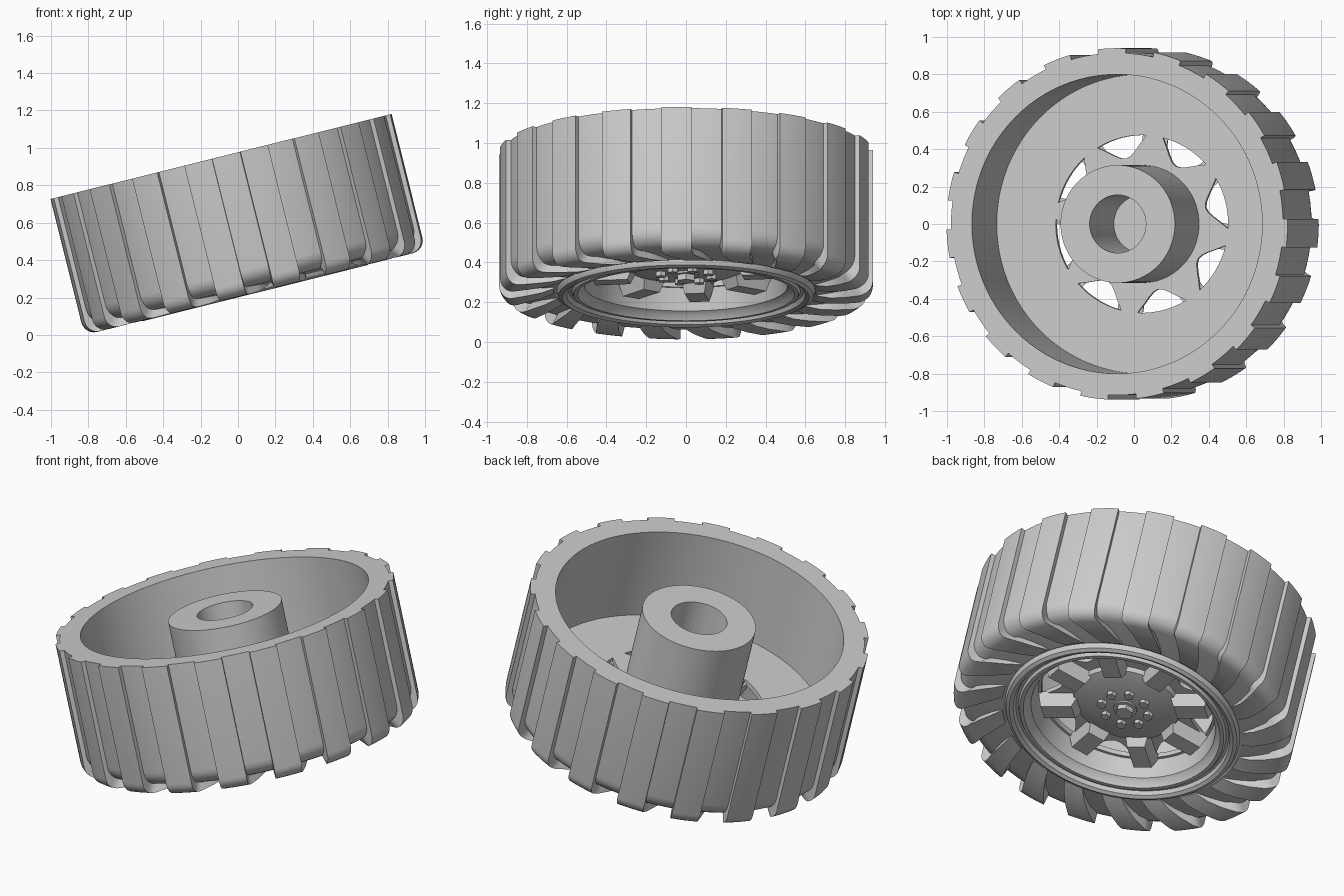
import bpy, bmesh
from math import sin, cos, radians, pi
from mathutils import Matrix, Vector

if "Cube" in bpy.data.objects:
    bpy.data.objects.remove(bpy.data.objects["Cube"], do_unlink=True)

grey = bpy.data.materials.new("plain grey")
grey.use_nodes = True
grey.diffuse_color = (0.6, 0.6, 0.6, 1)
grey.node_tree.nodes["Principled BSDF"].inputs["Base Color"].default_value = (0.6, 0.6, 0.6, 1)

# The wheel leans sideways: its axle is tilted about y
LEAN = Matrix.Translation((0, 0, 0.59)) @ Matrix.Rotation(radians(-14), 4, "Y")
SEGMENTS = 96
TOP, FLOOR = 0.375, -0.175


def polar(r, deg, w):
    return Vector((r * cos(radians(deg)), r * sin(radians(deg)), w))


def finish(bm, name, smooth=True):
    bmesh.ops.remove_doubles(bm, verts=bm.verts, dist=1e-5)
    bmesh.ops.recalc_face_normals(bm, faces=bm.faces)
    mesh = bpy.data.meshes.new(name)
    bm.to_mesh(mesh)
    bm.free()
    mesh.materials.append(grey)
    ob = bpy.data.objects.new(name, mesh)
    bpy.context.collection.objects.link(ob)
    ob.matrix_world = LEAN
    if smooth:
        shade(ob)
    return ob


def shade(ob):
    bpy.ops.object.select_all(action="DESELECT")
    ob.select_set(True)
    bpy.context.view_layer.objects.active = ob
    bpy.ops.object.shade_smooth_by_angle(angle=radians(30))


def revolve(name, profile, smooth=True):
    """Spin a closed (radius, height) outline around the axle."""
    bm = bmesh.new()
    rings = [[bm.verts.new(polar(r, 360 * i / SEGMENTS, w)) for i in range(SEGMENTS)]
             if r > 0 else [bm.verts.new((0, 0, w))] * SEGMENTS for r, w in profile]
    for a, b in zip(rings, rings[1:] + rings[:1]):
        for i in range(SEGMENTS):
            j = (i + 1) % SEGMENTS
            corners = list(dict.fromkeys((a[i], a[j], b[j], b[i])))
            if len(corners) > 2:
                bm.faces.new(corners)
    return finish(bm, name, smooth)


def prism(bm, lower, upper):
    """Close two matching loops into a solid."""
    a, b = [[bm.verts.new(p) for p in loop] for loop in (lower, upper)]
    bm.faces.new(a)
    bm.faces.new(b)
    for i in range(len(a)):
        j = (i + 1) % len(a)
        bm.faces.new((a[i], a[j], b[j], b[i]))


def arc(cr, cw, rad, steps=6):
    """Rounded outer shoulder from the tread down to the sidewall."""
    return [(cr + rad * cos(pi / 2 * i / steps), cw - rad * sin(pi / 2 * i / steps))
            for i in range(steps + 1)]


# Tyre carcass
revolve("tyre", [(0.80, TOP), (0.915, TOP)] + arc(0.825, -0.245, 0.09)
        + [(0.66, -0.345), (0.63, -0.33), (0.63, -0.19), (0.80, -0.19)])

# Tread lugs: run down the tread, round the shoulder and swirl in to the rim
lug_outer = [(0.94, TOP)] + arc(0.87, -0.305, 0.07) + [(0.80, -0.373), (0.73, -0.367), (0.665, -0.35)]
lug_inner = [(0.88, TOP)] + arc(0.80, -0.22, 0.08) + [(0.78, -0.31), (0.72, -0.31), (0.66, -0.31)]
LUGS, COLUMNS = 19, 4
bm = bmesh.new()
for n in range(LUGS):
    centre = -3 + 360 * n / LUGS
    outer, inner = [], []
    for (ro, wo), (ri, wi) in zip(lug_outer, lug_inner):
        swirl = 10 * max(0, (0.90 - ro) / 0.24)
        angles = [centre + swirl + 4.7 * (2 * c / COLUMNS - 1) for c in range(COLUMNS + 1)]
        outer.append([bm.verts.new(polar(ro, a, wo)) for a in angles])
        inner.append([bm.verts.new(polar(ri, a, wi)) for a in angles])
    for k in range(len(outer) - 1):
        for grid in (outer, inner):
            for c in range(COLUMNS):
                bm.faces.new((grid[k][c], grid[k][c + 1], grid[k + 1][c + 1], grid[k + 1][c]))
        for c in (0, COLUMNS):
            bm.faces.new((outer[k][c], outer[k + 1][c], inner[k + 1][c], inner[k][c]))
    for k in (0, -1):
        bm.faces.new(outer[k] + inner[k][::-1])
finish(bm, "tread_lugs")

# Rim: flat inner floor, dished outside with a beaded lip and a low centre boss
rim = revolve("rim", [
    (0, FLOOR), (0.81, FLOOR), (0.81, -0.2), (0.65, -0.2), (0.65, -0.345), (0.64, -0.368),
    (0.62, -0.378), (0.60, -0.368), (0.59, -0.345), (0.575, -0.345), (0.565, -0.362),
    (0.545, -0.362), (0.53, -0.335), (0.51, -0.32), (0.49, -0.205), (0.30, -0.205),
    (0.29, -0.23), (0.19, -0.255), (0, -0.255)], smooth=False)

# Eight windows cut through the rim
bm = bmesh.new()
for n in range(8):
    mid = 14 + 45 * n
    outline = [(0.475, mid - 17 + 34 * i / 8) for i in range(9)]
    outline += [(0.475 - 0.115 * sin(pi * i / 8), mid + 17 - 34 * i / 8) for i in range(1, 8)]
    prism(bm, [polar(r, a, -0.3) for r, a in outline], [polar(r, a, -0.1) for r, a in outline])
cutter = finish(bm, "window_cutter", smooth=False)
cutter.hide_render = True
cut = rim.modifiers.new("windows", "BOOLEAN")
cut.operation, cut.solver, cut.object = "DIFFERENCE", "EXACT", cutter
bpy.context.view_layer.update()
rim.data = bpy.data.meshes.new_from_object(rim.evaluated_get(bpy.context.evaluated_depsgraph_get()))
rim.modifiers.clear()
bpy.data.objects.remove(cutter, do_unlink=True)
shade(rim)

# Axle tube standing on the rim floor
revolve("axle_tube", [(0.155, 0.36), (0.315, 0.36), (0.315, FLOOR - 0.01), (0.155, FLOOR - 0.01)])

# Tapered spoke blocks between the windows
bm = bmesh.new()
for n in range(8):
    turn = Matrix.Rotation(radians(36.5 + 45 * n), 4, "Z")

    def block(r0, r1, half, w):
        return [turn @ Vector(p) for p in ((r0, -half, w), (r1, -half, w), (r1, half, w), (r0, half, w))]
    prism(bm, block(0.25, 0.49, 0.07, -0.195), block(0.29, 0.465, 0.05, -0.285))
finish(bm, "spoke_blocks", smooth=False)

# Ring of hexagonal bolts around a centre nut with a washer
bm = bmesh.new()


def stud(x, y, rad, low, high, sides=6):
    loops = [[Vector((x + rad * cos(2 * pi * i / sides), y + rad * sin(2 * pi * i / sides), w))
              for i in range(sides)] for w in (high, low)]
    prism(bm, *loops)


for n in range(8):
    spot = polar(0.13, 14 + 45 * n, 0)
    stud(spot.x, spot.y, 0.028, -0.278, -0.25)
stud(0, 0, 0.065, -0.265, -0.25, 24)
stud(0, 0, 0.05, -0.295, -0.26)
finish(bm, "hub_bolts", smooth=False)
